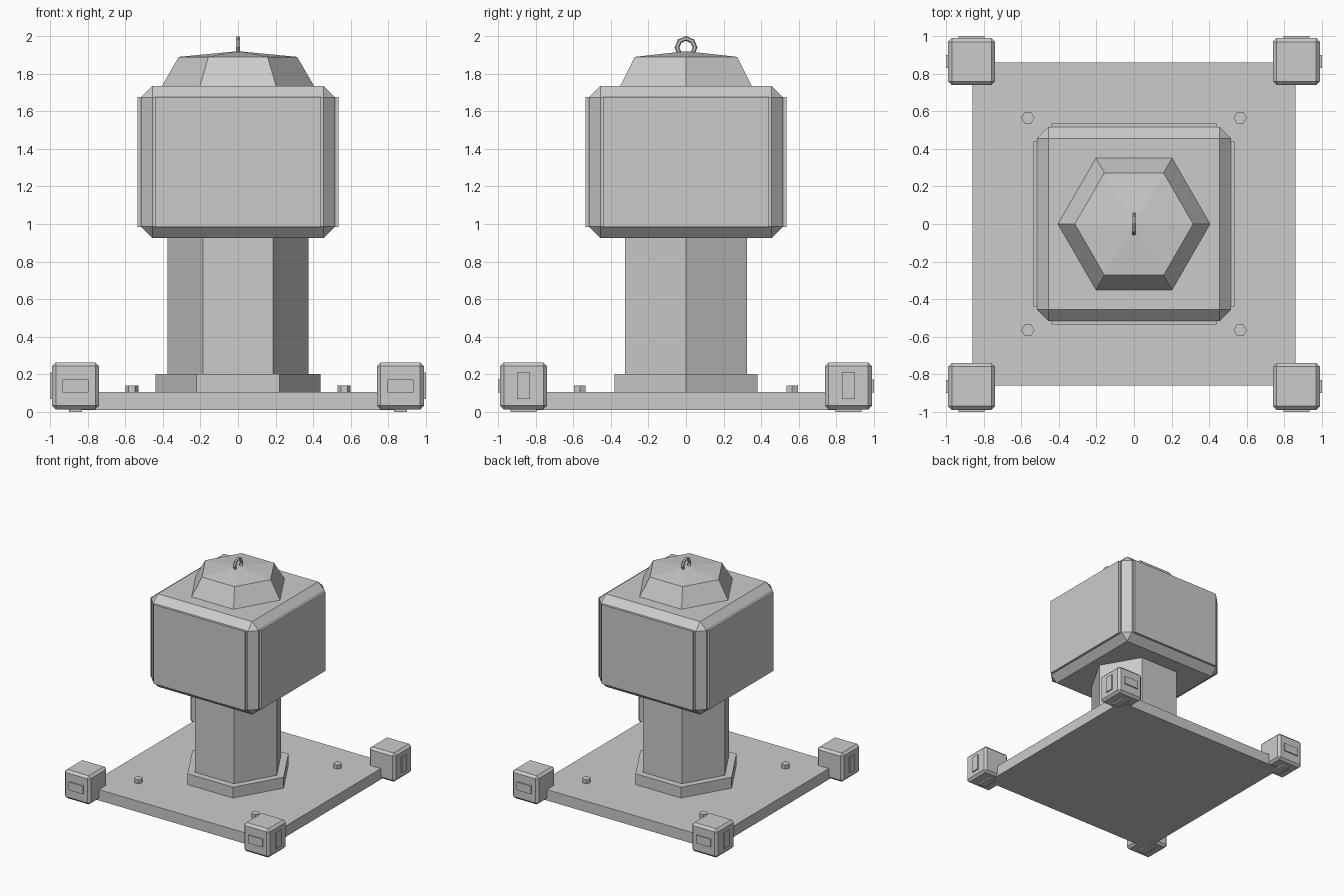
import bpy, bmesh, math
from mathutils import Matrix

cube = bpy.data.objects.get("Cube")
if cube:
    bpy.data.objects.remove(cube, do_unlink=True)

grey = bpy.data.materials.new("plain_grey")
grey.use_nodes = True
shade = (0.6, 0.6, 0.6, 1)
grey.diffuse_color = shade
grey.node_tree.nodes["Principled BSDF"].inputs["Base Color"].default_value = shade


def finish(name, bm, location):
    mesh = bpy.data.meshes.new(name)
    bm.to_mesh(mesh)
    bm.free()
    mesh.materials.append(grey)
    obj = bpy.data.objects.new(name, mesh)
    obj.location = location
    bpy.context.collection.objects.link(obj)
    return obj


def box(name, location, size, chamfer=0):
    bm = bmesh.new()
    bmesh.ops.create_cube(bm, size=1)
    bmesh.ops.scale(bm, vec=size, verts=bm.verts)
    if chamfer:
        bmesh.ops.bevel(bm, geom=bm.edges[:], offset=chamfer, segments=1,
                        affect='EDGES', profile=0.5)
    return finish(name, bm, location)


def hexagon(name, x, y, bottom, top, r_bottom, r_top):
    """Six-sided prism, frustum or cone with corners on the x axis."""
    bm = bmesh.new()
    bmesh.ops.create_cone(bm, cap_ends=True, segments=6, radius1=r_bottom,
                          radius2=r_top, depth=top - bottom)
    bmesh.ops.rotate(bm, verts=bm.verts, cent=(0, 0, 0),
                     matrix=Matrix.Rotation(math.radians(30), 3, 'Z'))
    # keep a corner on +x whatever the starting angle
    if max(v.co.x for v in bm.verts) < 0.95 * max(r_bottom, r_top):
        bmesh.ops.rotate(bm, verts=bm.verts, cent=(0, 0, 0),
                         matrix=Matrix.Rotation(math.radians(30), 3, 'Z'))
    return finish(name, bm, (x, y, (bottom + top) / 2))


# Base and column
box("base_plate", (0, 0, 0.058), (1.72, 1.72, 0.095))
hexagon("column_collar", 0, 0, 0.105, 0.2, 0.44, 0.44)
hexagon("column", 0, 0, 0.105, 0.95, 0.375, 0.375)

# Head with a raised panel on each side
box("head", (0, 0, 1.33), (1.035, 1.035, 0.81), 0.062)
for s, side in ((-1, "right"), (1, "left")):
    box(side + "_panel", (s * 0.515, 0, 1.33), (0.04, 0.88, 0.69))
for s, side in ((-1, "front"), (1, "back")):
    box(side + "_panel", (0, s * 0.515, 1.33), (0.88, 0.04, 0.69))

# Cap and lifting ring
hexagon("cap", 0, 0, 1.735, 1.89, 0.405, 0.315)
hexagon("cap_peak", 0, 0, 1.89, 1.92, 0.315, 0)
bpy.ops.mesh.primitive_torus_add(major_segments=8, minor_segments=6,
                                 major_radius=0.048, minor_radius=0.013,
                                 location=(0, 0, 1.94),
                                 rotation=(0, math.pi / 2, 0))
ring = bpy.context.object
ring.name = "lifting_ring"
ring.data.materials.append(grey)

# Corner feet with thin outer plates, and base bolts
for sx, side in ((-1, "right"), (1, "left")):
    for sy, end in ((-1, "front"), (1, "back")):
        tag = end + "_" + side
        x, y, z = sx * 0.865, sy * 0.865, 0.138
        box(tag + "_foot", (x, y, z), (0.25, 0.25, 0.25), 0.02)
        box(tag + "_foot_side_plate", (sx * 0.99, y, z), (0.02, 0.07, 0.14))
        box(tag + "_foot_end_plate", (x, sy * 0.99, z), (0.14, 0.02, 0.07))
        box(tag + "_foot_sole_plate", (x, y, 0.01), (0.07, 0.14, 0.02))
        hexagon(tag + "_bolt", sx * 0.565, sy * 0.565, 0.1, 0.14, 0.035, 0.035)
